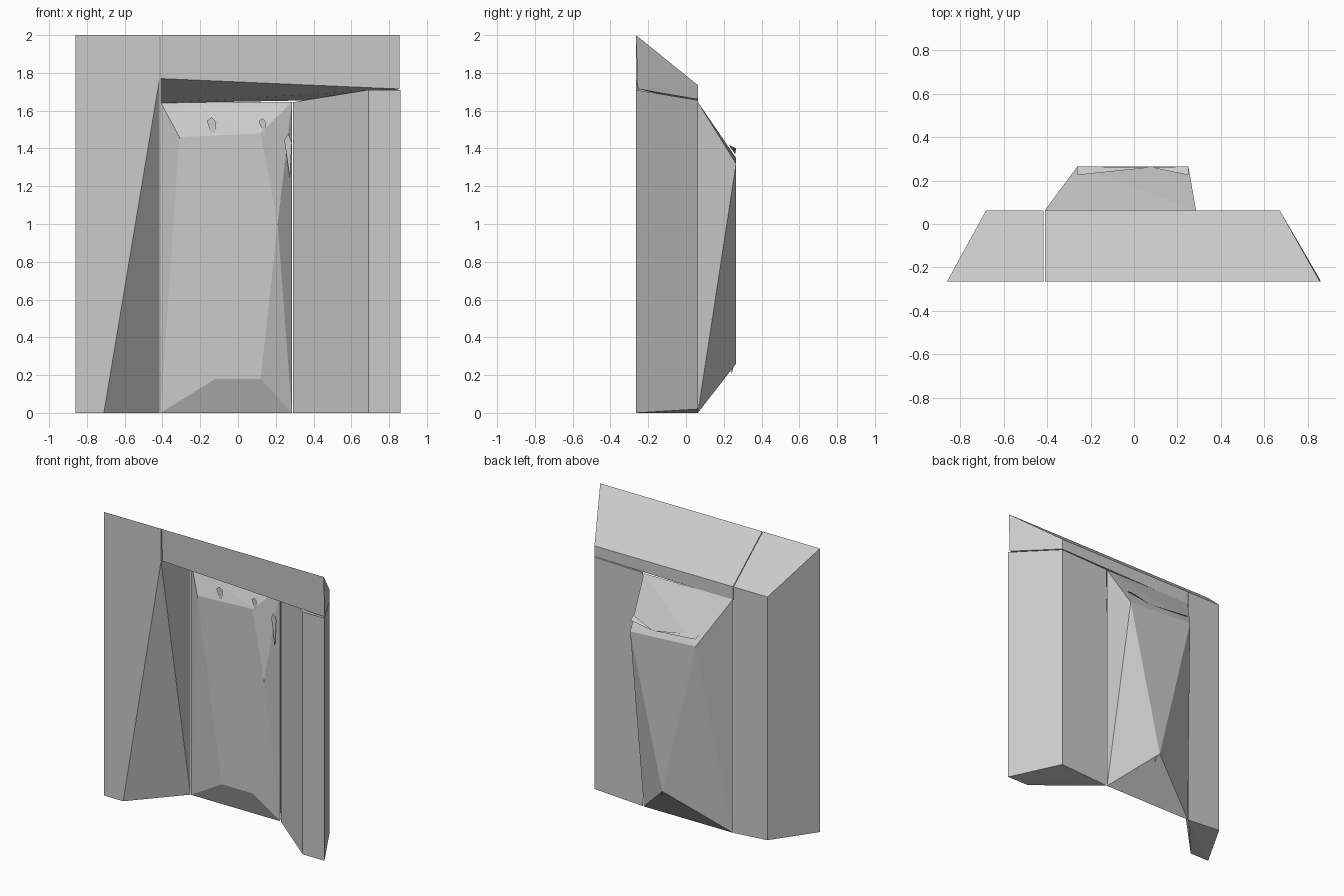
import bpy, bmesh

if "Cube" in bpy.data.objects:
    bpy.data.objects.remove(bpy.data.objects["Cube"])


def make(name, bm):
    bmesh.ops.recalc_face_normals(bm, faces=bm.faces)
    mesh = bpy.data.meshes.new(name)
    bm.to_mesh(mesh)
    bm.free()
    obj = bpy.data.objects.new(name, mesh)
    bpy.context.collection.objects.link(obj)
    return obj


def facet_solid(name, layers):
    """Faceted solid through x-z outlines given at several depths {y: [(x, z)]}."""
    bm = bmesh.new()
    for y, outline in layers.items():
        for x, z in outline:
            bm.verts.new((x, y, z))
    res = bmesh.ops.convex_hull(bm, input=bm.verts)
    loose = {e for e in res["geom_interior"] if isinstance(e, bmesh.types.BMVert)}
    bmesh.ops.delete(bm, geom=list(loose), context='VERTS')
    bmesh.ops.dissolve_limit(bm, angle_limit=0.01, verts=bm.verts, edges=bm.edges)
    return make(name, bm)


FRONT, RIM, BACK = -0.265, 0.063, 0.265

# Left jamb: full height, tapering inner reveal
facet_solid("left_jamb", {
    FRONT: [(-0.86, 0), (-0.71, 0), (-0.415, 1.77), (-0.415, 2), (-0.86, 2)],
    RIM: [(-0.68, 0.02), (-0.415, 0.0), (-0.415, 1.735), (-0.68, 1.735)]})

# Right jamb: stops under the lintel
facet_solid("right_jamb", {
    FRONT: [(0.69, 0), (0.86, 0), (0.86, 1.71), (0.69, 1.71)],
    RIM: [(0.29, 0.0), (0.67, 0.02), (0.67, 1.655), (0.29, 1.645)]})

# Lintel: sloped top, slanting soffit
facet_solid("lintel", {
    FRONT: [(-0.41, 2), (0.855, 2)],
    FRONT + 0.01: [(-0.41, 1.77), (0.855, 1.715)],
    RIM: [(-0.41, 1.64), (0.67, 1.66), (0.67, 1.735), (-0.41, 1.735)]})

# Door leaf: shallow raised panel in front, deep facets behind
facet_solid("door_leaf", {
    -0.01: [(-0.12, 0.18), (0.12, 0.18), (0.21, 1.0), (0.12, 1.48), (-0.31, 1.46)],
    RIM: [(-0.41, 0), (0.285, 0), (0.285, 1.645), (-0.41, 1.645)],
    BACK: [(0.25, 1.32), (-0.26, 1.35), (0.0, 0.26)]})

# Pinched strip along the upper back edge of the leaf
bm = bmesh.new()
mid = bm.verts.new((0.08, 0.26, 1.37))
for x in (-0.26, 0.25):
    bm.faces.new([mid, bm.verts.new((x, 0.225, 1.42)), bm.verts.new((x, BACK, 1.40))])
make("back_strip", bm)

# Small shard-shaped fittings on the leaf
for i, (x, y, z, w, h) in enumerate([(-0.14, 0.005, 1.5, 0.025, 0.065),
                                     (0.13, 0.005, 1.51, 0.02, 0.05),
                                     (0.265, 0.03, 1.36, 0.02, 0.12),
                                     (0.01, 0.25, 0.28, 0.02, 0.08)]):
    facet_solid(f"fitting_{i + 1}", {
        y - 0.01: [(x - w, z + h * 0.7), (x, z + h), (x + w, z + h * 0.6), (x + w * 0.5, z - h)],
        y + 0.012: [(x, z)]})
